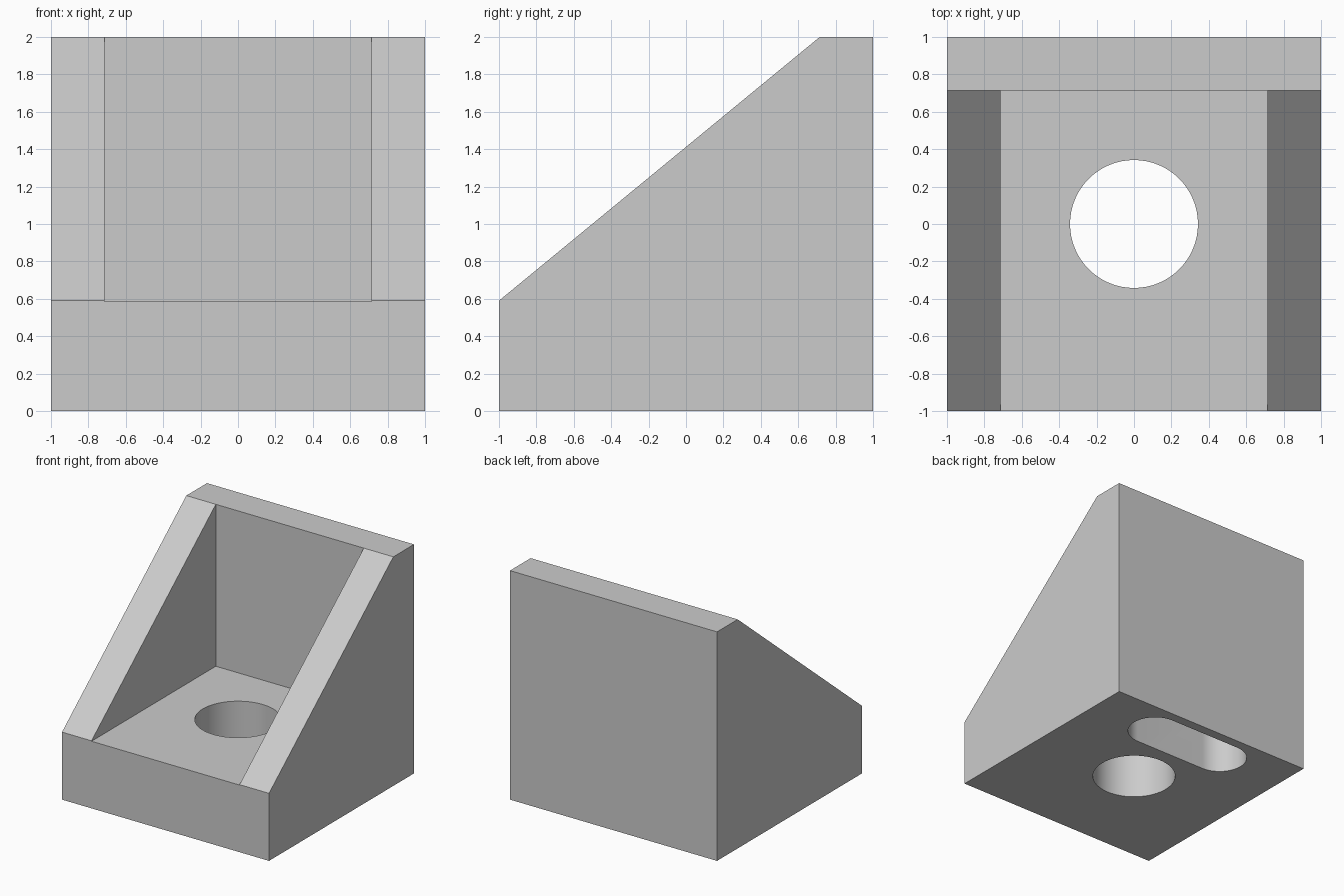
import bpy
import bmesh
import math

default = bpy.data.objects.get("Cube")
if default:
    bpy.data.objects.remove(default, do_unlink=True)

WALL = 0.715      # inner face of the side and back walls
FLOOR = 0.586     # top of the base plate
LIP = 0.59        # front height of the sloping sides

grey = bpy.data.materials.new("plain grey")
grey.use_nodes = True
grey.diffuse_color = (0.6, 0.6, 0.6, 1)
grey.node_tree.nodes["Principled BSDF"].inputs["Base Color"].default_value = (0.6, 0.6, 0.6, 1)


def prism(name, outline, sweep):
    """Sweep a flat outline along a vector into a closed solid."""
    bm = bmesh.new()
    face = bm.faces.new([bm.verts.new(p) for p in outline])
    swept = bmesh.ops.extrude_face_region(bm, geom=[face])
    verts = [g for g in swept["geom"] if isinstance(g, bmesh.types.BMVert)]
    bmesh.ops.translate(bm, verts=verts, vec=sweep)
    bmesh.ops.recalc_face_normals(bm, faces=bm.faces)
    mesh = bpy.data.meshes.new(name)
    bm.to_mesh(mesh)
    bm.free()
    mesh.materials.append(grey)
    obj = bpy.data.objects.new(name, mesh)
    bpy.context.collection.objects.link(obj)
    return obj


def stadium(radius, half_length, y, z, steps=32):
    """Outline of a rounded slot along x; a circle when half_length is zero."""
    points = []
    for side in (1, -1):
        count = steps + 1 if half_length else steps
        for i in range(count):
            a = math.pi * (i / steps - 0.5)
            points.append((side * (half_length + radius * math.cos(a)),
                           y + side * radius * math.sin(a), z))
    return points


# Bracket body from its side profile
profile = [(-1, 0), (1, 0), (1, 2), (WALL, 2), (-1, LIP)]
bracket = prism("corner_bracket", [(-1, y, z) for y, z in profile], (2, 0, 0))

# Cutters: open pocket, round through hole, blind slot underneath
pocket = prism("pocket_cutter",
               [(-WALL, -1.2, FLOOR), (WALL, -1.2, FLOOR),
                (WALL, WALL, FLOOR), (-WALL, WALL, FLOOR)], (0, 0, 2))
hole = prism("hole_cutter", stadium(0.342, 0, 0, -0.2), (0, 0, 1.2))
slot = prism("slot_cutter", stadium(0.225, 0.35, 0.69, -0.2), (0, 0, 0.65))

for cutter in (pocket, hole, slot):
    cutter.hide_render = True
    cut = bracket.modifiers.new(cutter.name, "BOOLEAN")
    cut.operation = "DIFFERENCE"
    cut.solver = "EXACT"
    cut.object = cutter

# Apply the cuts and discard the cutters
bpy.context.view_layer.update()
evaluated = bracket.evaluated_get(bpy.context.evaluated_depsgraph_get())
cut_mesh = bpy.data.meshes.new_from_object(evaluated)
bracket.modifiers.clear()
bracket.data = cut_mesh
for cutter in (pocket, hole, slot):
    bpy.data.objects.remove(cutter, do_unlink=True)

# Smooth bores, crisp edges
bpy.ops.object.select_all(action="DESELECT")
bracket.select_set(True)
bpy.context.view_layer.objects.active = bracket
bpy.ops.object.shade_smooth_by_angle(angle=math.radians(30))
